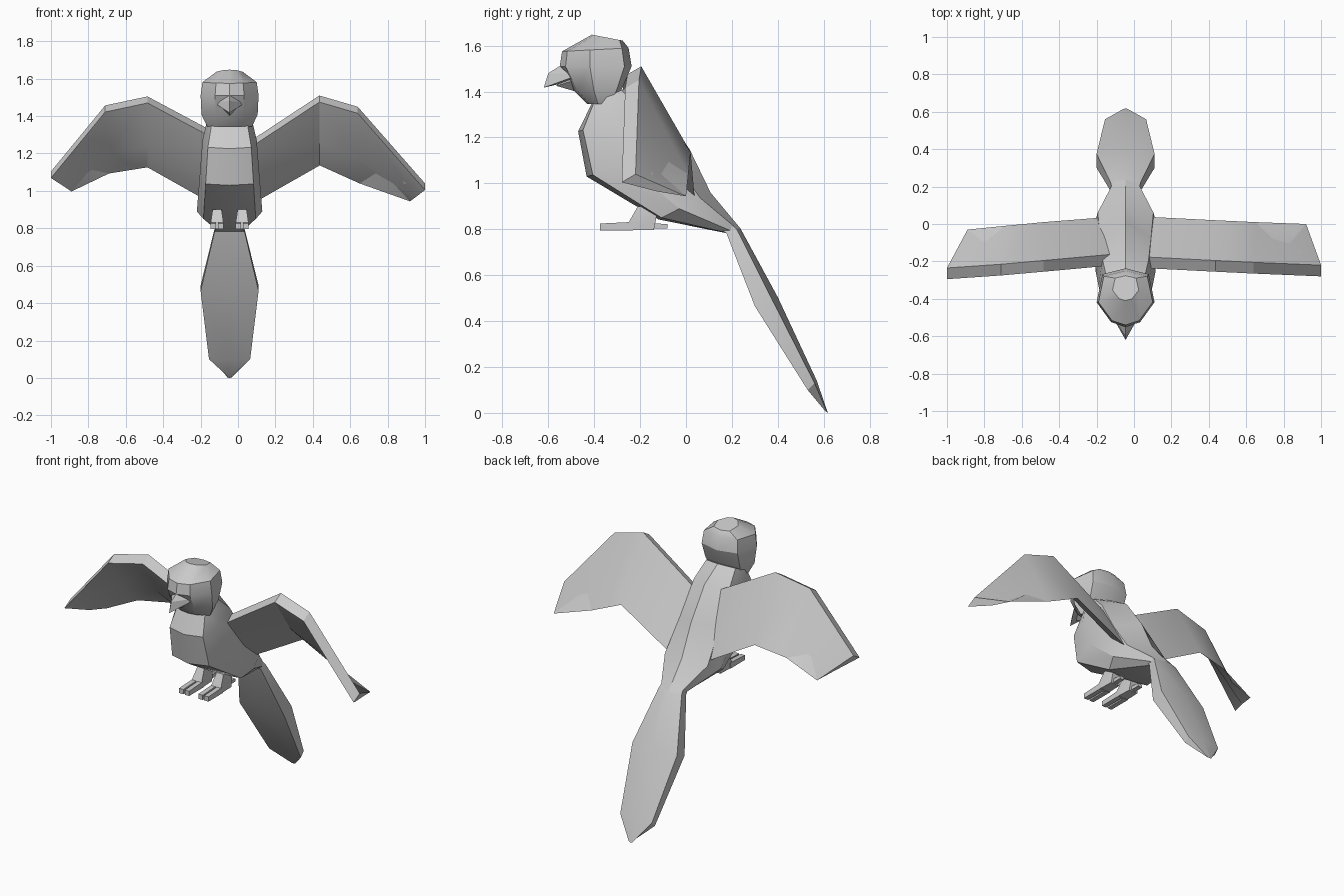
import bpy
import bmesh
import math
from mathutils import Vector

cube = bpy.data.objects.get("Cube")
if cube:
    bpy.data.objects.remove(cube, do_unlink=True)

CENTRE = -0.045  # x of the bird's own middle plane

grey = bpy.data.materials.new("plain_grey")
grey.use_nodes = True
colour = (0.6, 0.6, 0.6, 1.0)
grey.diffuse_color = colour
grey.node_tree.nodes["Principled BSDF"].inputs["Base Color"].default_value = colour


def finish(name, bm):
    """Turn a bmesh into a shaded object with the plumage material."""
    bmesh.ops.recalc_face_normals(bm, faces=bm.faces)
    mesh = bpy.data.meshes.new(name)
    bm.to_mesh(mesh)
    bm.free()
    mesh.materials.append(grey)
    obj = bpy.data.objects.new(name, mesh)
    bpy.context.collection.objects.link(obj)
    bpy.ops.object.select_all(action="DESELECT")
    obj.select_set(True)
    bpy.context.view_layer.objects.active = obj
    bpy.ops.object.shade_smooth_by_angle(angle=math.radians(28))
    return obj


def loft(name, rings):
    """Skin a row of closed rings and cap both ends."""
    bm = bmesh.new()
    rows = [[bm.verts.new(point) for point in ring] for ring in rings]
    for lower, upper in zip(rows, rows[1:]):
        for i in range(len(lower)):
            j = (i + 1) % len(lower)
            bm.faces.new((lower[i], lower[j], upper[j], upper[i]))
    bm.faces.new(rows[0])
    bm.faces.new(rows[-1])
    return finish(name, bm)


def hull(name, points):
    """Wrap a convex solid around a few points."""
    bm = bmesh.new()
    for point in points:
        bm.verts.new(point)
    result = bmesh.ops.convex_hull(bm, input=bm.verts)
    loose = [v for v in bm.verts if not v.link_faces]
    bmesh.ops.delete(bm, geom=loose, context="VERTS")
    bmesh.ops.dissolve_limit(bm, angle_limit=0.01, verts=bm.verts, edges=bm.edges)
    return finish(name, bm)


def sections(stations, half_profile):
    """Mirrored rings: each station is front (y, z), back (y, z), half width.
    The profile gives (share of half width, share of front-to-back)."""
    mirrored = [(-w, t) for w, t in reversed(half_profile) if w > 0]
    rings = []
    for front, back, width in stations:
        start, end = Vector((CENTRE, *front)), Vector((CENTRE, *back))
        rings.append([start.lerp(end, t) + Vector((w * width, 0, 0))
                      for w, t in half_profile + mirrored])
    return rings


# Body from neck to rump
loft("body", sections([
    ((-0.41, 1.35), (-0.25, 1.42), 0.12),
    ((-0.47, 1.226), (-0.12, 1.34), 0.145),
    ((-0.433, 1.03), (0.015, 1.15), 0.16),
    ((-0.12, 0.843), (0.107, 0.96), 0.175),
    ((0.176, 0.783), (0.237, 0.804), 0.075),
], [(0, 0), (0.8, 0.06), (1, 0.4), (0.85, 0.8), (0, 1)]))

# Faceted head
loft("head", sections([
    ((-0.43, 1.345), (-0.32, 1.345), 0.12),
    ((-0.49, 1.405), (-0.28, 1.41), 0.15),
    ((-0.55, 1.51), (-0.237, 1.51), 0.155),
    ((-0.54, 1.575), (-0.25, 1.59), 0.145),
    ((-0.41, 1.648), (-0.276, 1.622), 0.07),
], [(0, 0), (0.5, 0.08), (1, 0.42), (0.8, 0.9), (0, 1)]))

# Hooked upper beak and short lower beak
hull("upper_beak", [
    (CENTRE, -0.52, 1.53), (CENTRE, -0.6, 1.48), (CENTRE, -0.62, 1.417),
    (CENTRE - 0.09, -0.46, 1.475), (CENTRE + 0.09, -0.46, 1.475),
    (CENTRE, -0.48, 1.45)])
hull("lower_beak", [
    (CENTRE, -0.565, 1.425), (CENTRE, -0.48, 1.4),
    (CENTRE - 0.06, -0.47, 1.455), (CENTRE + 0.06, -0.47, 1.455),
    (CENTRE, -0.55, 1.45)])

# Long tail with a low ridge along the top
loft("tail", sections([
    ((0.1, 0.83), (0.15, 0.9), 0.06),
    ((0.176, 0.783), (0.237, 0.804), 0.08),
    ((0.3, 0.465), (0.4, 0.504), 0.155),
    ((0.53, 0.1), (0.57, 0.14), 0.11),
    ((0.605, 0.01), (0.618, 0), 0.012),
], [(0, 0), (1, 0), (1, 0.75), (0, 1)]))


def wing(name, stations):
    """Each station: lead x, lead z, trailing x, trailing z, lead y, trailing y."""
    rings = []
    for lead_x, lead_z, trail_x, trail_z, lead_y, trail_y in stations:
        top = Vector((lead_x, lead_y + 0.06, lead_z))
        front = Vector((lead_x, lead_y, lead_z - 0.035))
        trail = Vector((trail_x, trail_y, trail_z))
        fold = front.lerp(trail, 0.66) + Vector((0, -0.03, 0))
        rings.append([top, front, fold, trail])
    loft(name, rings)


# Spread wings, the left one drooping a little more
wing("right_wing", [
    (-0.10, 1.30, -0.10, 0.91, -0.22, 0.04),
    (-0.484, 1.505, -0.484, 1.126, -0.255, 0.01),
    (-0.71, 1.457, -0.69, 1.093, -0.275, -0.01),
    (-1.0, 1.104, -0.89, 0.997, -0.295, -0.03),
])
wing("left_wing", [
    (0.04, 1.25, 0.04, 0.91, -0.235, 0.04),
    (0.435, 1.51, 0.437, 1.136, -0.255, 0.02),
    (0.64, 1.45, 0.65, 1.04, -0.265, 0.01),
    (1.0, 1.04, 0.92, 0.944, -0.28, 0.0),
])


def block(x, half, y_front, y_back, z_low, z_front, z_back):
    """Corner points of a box whose top slopes from front to back."""
    return [(x + side * half, y, z)
            for side in (-1, 1)
            for y, high in ((y_front, z_front), (y_back, z_back))
            for z in (z_low, high)]


# Legs, each with two front toes and one back toe
for side, label in ((-1, "right"), (1, "left")):
    x = CENTRE + side * 0.067
    shin = [(x + s * w, y, z) for s in (-1, 1)
            for w, y, z in ((0.024, -0.21, 0.9), (0.024, -0.12, 0.9),
                            (0.034, -0.25, 0.83), (0.034, -0.25, 0.797),
                            (0.03, -0.14, 0.83), (0.03, -0.14, 0.797))]
    hull(label + "_leg", shin)
    for toe, offset in (("inner", -side), ("outer", side)):
        hull(f"{label}_{toe}_toe",
             block(x + offset * 0.02, 0.015, -0.375, -0.23, 0.795, 0.825, 0.832))
    hull(label + "_back_toe", block(x, 0.015, -0.16, -0.08, 0.803, 0.828, 0.822))
